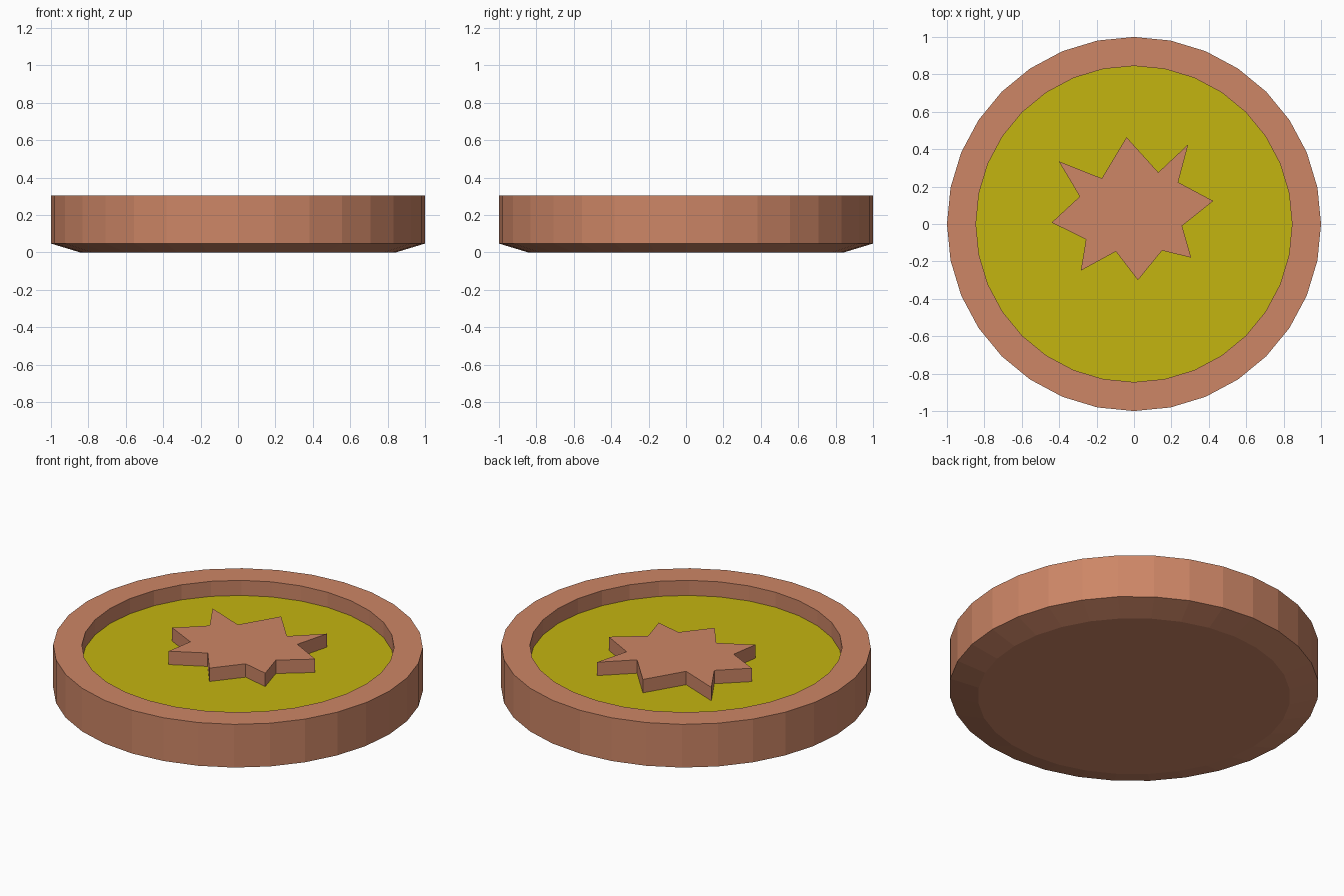
import bpy, bmesh, math

if "Cube" in bpy.data.objects:
    bpy.data.objects.remove(bpy.data.objects["Cube"])

SIDES = 32
FLOOR_Z = 0.215


def material(name, colour):
    m = bpy.data.materials.new(name)
    m.diffuse_color = (*colour, 1.0)
    m.use_nodes = True
    m.node_tree.nodes["Principled BSDF"].inputs["Base Color"].default_value = m.diffuse_color
    return m


copper = material("copper", (0.61, 0.238, 0.133))
yellow = material("mustard yellow", (0.552, 0.462, 0.005))


def add_object(name, bm, materials):
    bmesh.ops.recalc_face_normals(bm, faces=bm.faces)
    mesh = bpy.data.meshes.new(name)
    bm.to_mesh(mesh)
    bm.free()
    for m in materials:
        mesh.materials.append(m)
    ob = bpy.data.objects.new(name, mesh)
    bpy.context.collection.objects.link(ob)
    return ob


# Dish: chamfered base, straight wall, flat rim and recessed yellow floor
profile = [(0.845, 0.0), (1.0, 0.047), (1.0, 0.305), (0.845, 0.305), (0.845, FLOOR_Z)]
bm = bmesh.new()
rings = []
for r, z in profile:
    angles = [2 * math.pi * i / SIDES for i in range(SIDES)]
    rings.append([bm.verts.new((r * math.cos(a), r * math.sin(a), z)) for a in angles])
for low, high in zip(rings, rings[1:]):
    for i in range(SIDES):
        j = (i + 1) % SIDES
        bm.faces.new((low[i], low[j], high[j], high[i]))
bm.faces.new(rings[0][::-1])
bm.faces.new(rings[-1]).material_index = 1
add_object("dish", bm, [copper, yellow])

# Irregular eight-pointed star standing on the floor
outline = [(-0.04, 0.464), (0.13, 0.276), (0.29, 0.426), (0.236, 0.223),
           (0.424, 0.123), (0.257, -0.01), (0.306, -0.18), (0.15, -0.142),
           (0.021, -0.30), (-0.097, -0.147), (-0.284, -0.249), (-0.257, -0.083),
           (-0.44, 0.008), (-0.29, 0.147), (-0.402, 0.335), (-0.172, 0.244)]
bm = bmesh.new()
base = bm.faces.new([bm.verts.new((x, y, FLOOR_Z)) for x, y in outline])
top = bmesh.ops.extrude_face_region(bm, geom=[base], use_keep_orig=True)
bmesh.ops.translate(bm, vec=(0, 0, 0.08),
                    verts=[v for v in top["geom"] if isinstance(v, bmesh.types.BMVert)])
add_object("star", bm, [copper])
